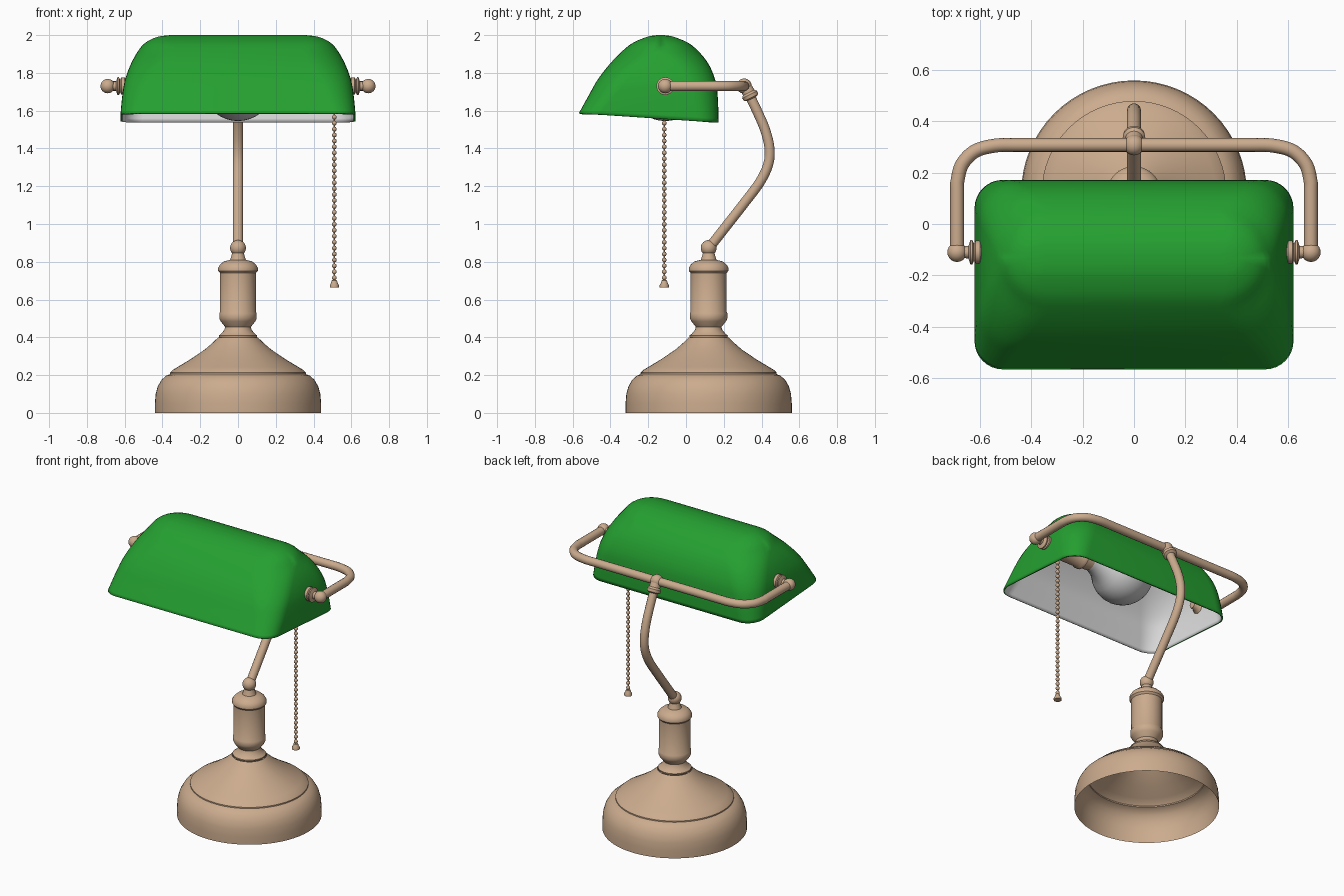
import bpy, bmesh, math
from mathutils import Vector, Matrix

if "Cube" in bpy.data.objects:
    bpy.data.objects.remove(bpy.data.objects["Cube"])


def material(name, rgb):
    m = bpy.data.materials.new(name)
    m.use_nodes = True
    m.diffuse_color = (*rgb, 1)
    m.node_tree.nodes["Principled BSDF"].inputs["Base Color"].default_value = (*rgb, 1)
    return m


TAN = material("warm_bronze", (0.6, 0.41, 0.27))
GREEN = material("green_glass", (0.018, 0.35, 0.03))
WHITE = material("white_lining", (0.8, 0.8, 0.8))
BULB = material("bulb_glass", (0.62, 0.62, 0.62))

BASE_Y = 0.12     # axis of the base
PIVOT_Y = -0.11   # axis on which the shade hangs
ARM_Z = 1.73


def finish(name, bm, mat, angle=35):
    bmesh.ops.recalc_face_normals(bm, faces=bm.faces)
    me = bpy.data.meshes.new(name)
    bm.to_mesh(me)
    bm.free()
    me.materials.append(mat)
    me.shade_smooth()
    me.set_sharp_from_angle(angle=math.radians(angle))
    ob = bpy.data.objects.new(name, me)
    bpy.context.collection.objects.link(ob)
    return ob


def bridge(bm, a, b):
    n = len(a)
    for i in range(n):
        bm.faces.new((a[i], a[(i + 1) % n], b[(i + 1) % n], b[i]))


def lathe(name, profile, mat, loc, direction=(0, 0, 1), segs=48):
    """Revolve (radius, height) points about an axis."""
    bm = bmesh.new()
    rings = []
    for r, h in profile:
        ring = []
        for i in range(segs):
            a = math.tau * i / segs
            ring.append(bm.verts.new((r * math.cos(a), r * math.sin(a), h)))
        rings.append(ring)
    for a, b in zip(rings, rings[1:]):
        bridge(bm, a, b)
    bmesh.ops.remove_doubles(bm, verts=bm.verts, dist=1e-5)
    turn = Vector((0, 0, 1)).rotation_difference(Vector(direction)).to_matrix().to_4x4()
    bm.transform(Matrix.Translation(loc) @ turn)
    return finish(name, bm, mat)


def ball(name, r, loc, mat=TAN):
    bm = bmesh.new()
    bmesh.ops.create_uvsphere(bm, u_segments=24, v_segments=16, radius=r,
                              matrix=Matrix.Translation(loc))
    return finish(name, bm, mat)


def spline(points, steps=6):
    """Smooth curve through points of any dimension."""
    p = [points[0]] + list(points) + [points[-1]]
    out = []
    for a, b, c, d in zip(p, p[1:], p[2:], p[3:]):
        for k in range(steps):
            t = k / steps
            out.append(tuple(
                0.5 * (2 * y + (z - x) * t + (2 * x - 5 * y + 4 * z - w) * t * t
                       + (3 * y - x - 3 * z + w) * t ** 3)
                for x, y, z, w in zip(a, b, c, d)))
    return out + [tuple(points[-1])]


def tube(name, path, radius):
    cu = bpy.data.curves.new(name, "CURVE")
    cu.dimensions = "3D"
    cu.bevel_depth = radius
    cu.bevel_resolution = 5
    cu.use_fill_caps = True
    s = cu.splines.new("POLY")
    s.points.add(len(path) - 1)
    for pt, co in zip(s.points, path):
        pt.co = (*co, 1)
    cu.materials.append(TAN)
    ob = bpy.data.objects.new(name, cu)
    bpy.context.collection.objects.link(ob)


# Hollow base and turned column
lathe("base", [(0.44, 0), (0.44, 0.05), (0.436, 0.1), (0.425, 0.14), (0.405, 0.175),
               (0.38, 0.197), (0.36, 0.205), (0.36, 0.213), (0.345, 0.228), (0.32, 0.243),
               (0.25, 0.285), (0.175, 0.336), (0.13, 0.375), (0.105, 0.4)],
      TAN, (0, BASE_Y, 0), segs=64)
lathe("column", [(0.1, 0.4), (0.102, 0.41), (0.09, 0.418), (0.072, 0.44), (0.068, 0.455),
                 (0.092, 0.485), (0.099, 0.5), (0.099, 0.528), (0.095, 0.534), (0.095, 0.74),
                 (0.105, 0.752), (0.105, 0.768), (0.095, 0.785), (0.075, 0.802),
                 (0.042, 0.81), (0.035, 0.83), (0.03, 0.85)], TAN, (0, BASE_Y, 0))
ball("column_ball", 0.042, (0, BASE_Y, 0.873))

# Bent stem with its top joint
tube("stem", spline([(0, 0.12, 0.87), (0, 0.21, 0.985), (0, 0.3, 1.1), (0, 0.39, 1.22),
                     (0, 0.435, 1.315), (0, 0.442, 1.4), (0, 0.42, 1.495),
                     (0, 0.38, 1.59), (0, 0.33, 1.695)]), 0.027)
lathe("stem_collar", [(0.026, -0.025), (0.042, -0.018), (0.044, 0), (0.034, 0.012),
                      (0.032, 0.04)], TAN, (0, 0.337, 1.685), (0, -0.45, 0.9), 32)
ball("stem_joint", 0.04, (0, 0.308, ARM_Z))

# Wrap-around arm: half a path, mirrored
half = [(0.69, PIVOT_Y, ARM_Z), (0.69, 0.14, ARM_Z)]
half += spline([(0.69, 0.16, ARM_Z), (0.672, 0.23, ARM_Z), (0.62, 0.284, ARM_Z),
                (0.54, 0.306, ARM_Z), (0.46, 0.308, ARM_Z)])
tube("arm", half + [(-x, y, z) for x, y, z in reversed(half)], 0.027)

# Pivots that clamp the shade at both ends
for side, label in ((1, "left"), (-1, "right")):
    ball(label + "_arm_ball", 0.038, (side * 0.69, PIVOT_Y, ARM_Z))
    lathe(label + "_pivot", [(0, -0.05), (0.024, -0.045), (0.03, -0.02), (0.045, 0.0),
                             (0.045, 0.018), (0.034, 0.024), (0.047, 0.03), (0.047, 0.038),
                             (0.024, 0.046), (0.022, 0.09)],
          TAN, (side * 0.6, PIVOT_Y, ARM_Z), (side, 0, 0), 32)

# Shade rings: front y, back y, height, half width, rim tilt
keys = [(-0.567, 0.172, 1.562, 0.622, 0.025), (-0.515, 0.169, 1.67, 0.613, 0.011),
        (-0.465, 0.155, 1.765, 0.597, 0.003), (-0.39, 0.11, 1.862, 0.56, 0),
        (-0.3, 0.03, 1.947, 0.505, 0), (-0.22, -0.05, 1.986, 0.44, 0),
        (-0.17, -0.1, 1.998, 0.38, 0), (-0.136, -0.134, 2.0, 0.33, 0)]
bm = bmesh.new()
rings = []
for front, back, z, hx, tilt in spline(keys, 4):
    hy, cy = (back - front) / 2, (back + front) / 2
    r = min(hy, 0.11 + 0.25 * (z - 1.56))
    ring = []
    for q, (sx, sy) in enumerate(((1, 1), (-1, 1), (-1, -1), (1, -1))):
        for k in range(9):
            a = math.pi / 2 * (q + k / 8)
            x = sx * (hx - r) + r * math.cos(a)
            y = sy * (hy - r) + r * math.sin(a)
            ring.append(bm.verts.new((x, cy + y, z - tilt * y / hy)))
    rings.append(ring)
for a, b in zip(rings, rings[1:]):
    bridge(bm, a, b)
bm.faces.new(rings[-1])
shade = finish("shade", bm, GREEN, 60)
shade.data.materials.append(WHITE)
wall = shade.modifiers.new("wall", "SOLIDIFY")
wall.thickness = 0.01
wall.offset = -1
wall.material_offset = 1
wall.material_offset_rim = 0

# Socket and bulb lying along the pivot axis
lathe("socket", [(0, 0), (0.05, 0), (0.05, 0.1), (0.065, 0.11), (0.065, 0.24), (0.072, 0.25),
                 (0.072, 0.27), (0.058, 0.28), (0.058, 0.33), (0, 0.33)],
      TAN, (0.59, PIVOT_Y, ARM_Z), (-1, 0, 0), 32)
R = 0.19
dome = [(R * math.sin(a), R * math.cos(a))
        for a in (math.radians(d) for d in range(0, 141, 10))]
lathe("bulb", [(r, -h) for r, h in dome] + [(0.085, 0.19), (0.062, 0.24), (0.052, 0.3)],
      BULB, (0, PIVOT_Y, ARM_Z + 0.005), (1, 0, 0), 40)

# Beaded pull chain with bell end
CHAIN = (0.51, PIVOT_Y - 0.005)
bm = bmesh.new()
for i in range(31):
    bmesh.ops.create_uvsphere(bm, u_segments=12, v_segments=8, radius=0.0125,
                              matrix=Matrix.Translation((*CHAIN, 0.715 + i * 0.0315)))
finish("chain_beads", bm, TAN, 60)
tube("chain_wire", [(*CHAIN, 0.7), (*CHAIN, 1.7)], 0.004)
lathe("chain_bell", [(0, 0), (0.024, 0), (0.024, 0.012), (0.018, 0.022), (0.014, 0.036),
                     (0, 0.042)], TAN, (*CHAIN, 0.665), segs=20)
